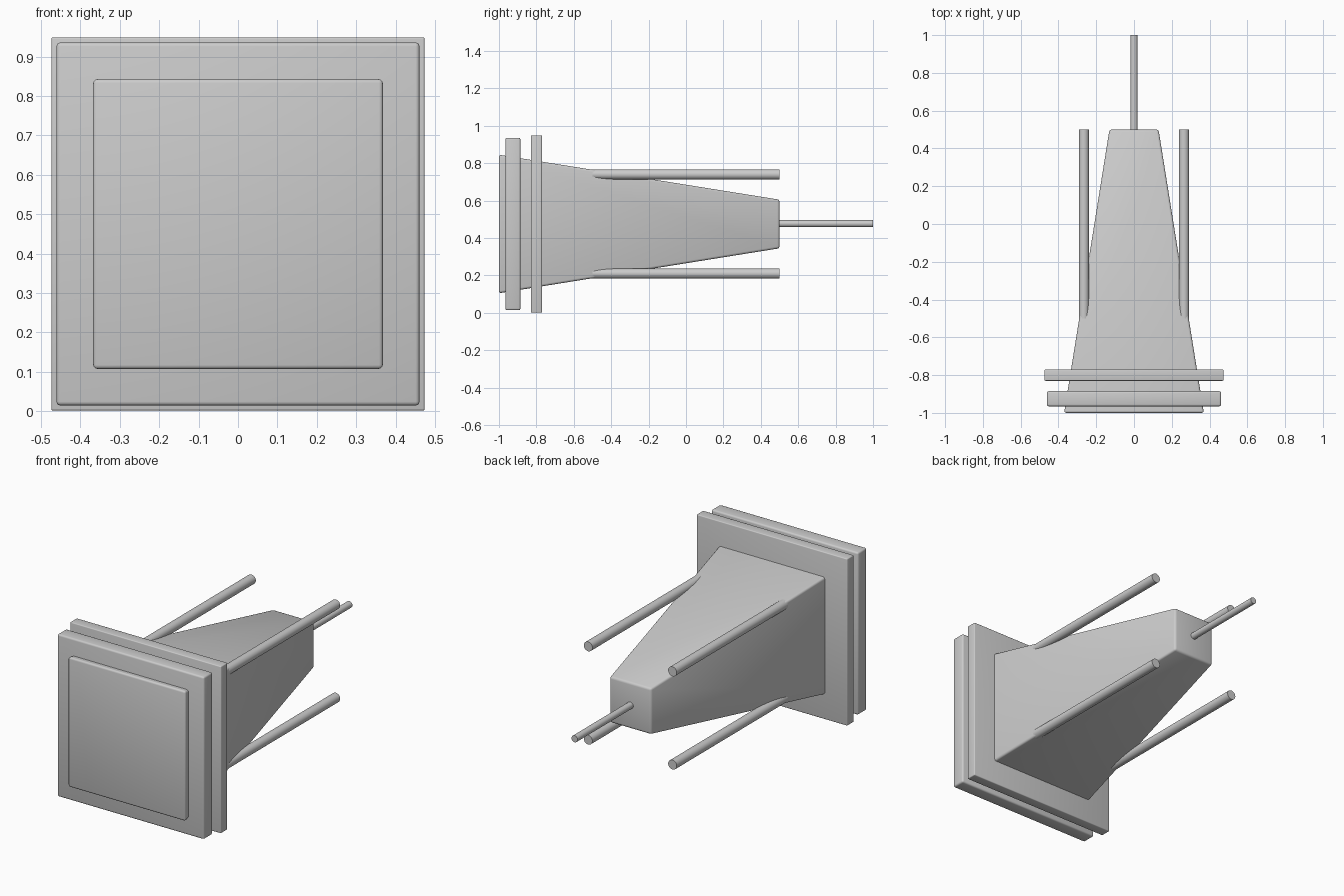
import bpy, bmesh, math

if "Cube" in bpy.data.objects:
    bpy.data.objects.remove(bpy.data.objects["Cube"])

CZ = 0.475  # height of the long axis


def finish(obj, angle=35):
    bpy.ops.object.select_all(action='DESELECT')
    obj.select_set(True)
    bpy.context.view_layer.objects.active = obj
    bpy.ops.object.shade_smooth_by_angle(angle=math.radians(angle))


def square_block(name, y0, y1, half0, half1, bevel):
    """Square block along y, from half-width half0 at y0 to half1 at y1."""
    bm = bmesh.new()
    bmesh.ops.create_cube(bm, size=2)
    for v in bm.verts:
        h, y = (half0, y0) if v.co.y < 0 else (half1, y1)
        v.co = (v.co.x * h, y, CZ + v.co.z * h)
    bmesh.ops.bevel(bm, geom=bm.edges[:], offset=bevel, segments=3,
                    profile=0.5, affect='EDGES', clamp_overlap=True)
    bmesh.ops.recalc_face_normals(bm, faces=bm.faces[:])
    mesh = bpy.data.meshes.new(name)
    bm.to_mesh(mesh)
    bm.free()
    obj = bpy.data.objects.new(name, mesh)
    bpy.context.collection.objects.link(obj)
    finish(obj)


def rod(name, x, z, y0, y1, radius):
    """Round rod along y."""
    bpy.ops.mesh.primitive_cylinder_add(
        vertices=32, radius=radius, depth=y1 - y0,
        location=(x, (y0 + y1) / 2, z), rotation=(math.pi / 2, 0, 0))
    obj = bpy.context.object
    obj.name = name
    finish(obj)


# tapered housing and the two square flanges around it
square_block("tapered_body", -1.0, 0.5, 0.37, 0.13, 0.012)
square_block("front_flange", -0.965, -0.885, 0.461, 0.461, 0.01)
square_block("rear_flange", -0.83, -0.77, 0.474, 0.474, 0.005)

# four corner rods
for sx, side in ((-1, "left"), (1, "right")):
    for sz, level in ((-1, "lower"), (1, "upper")):
        rod(f"{level}_{side}_rod", sx * 0.265, CZ + sz * 0.265, -0.5, 0.5, 0.027)

# thin centre pin at the back
rod("centre_pin", 0, CZ + 0.002, 0.48, 1.0, 0.019)
